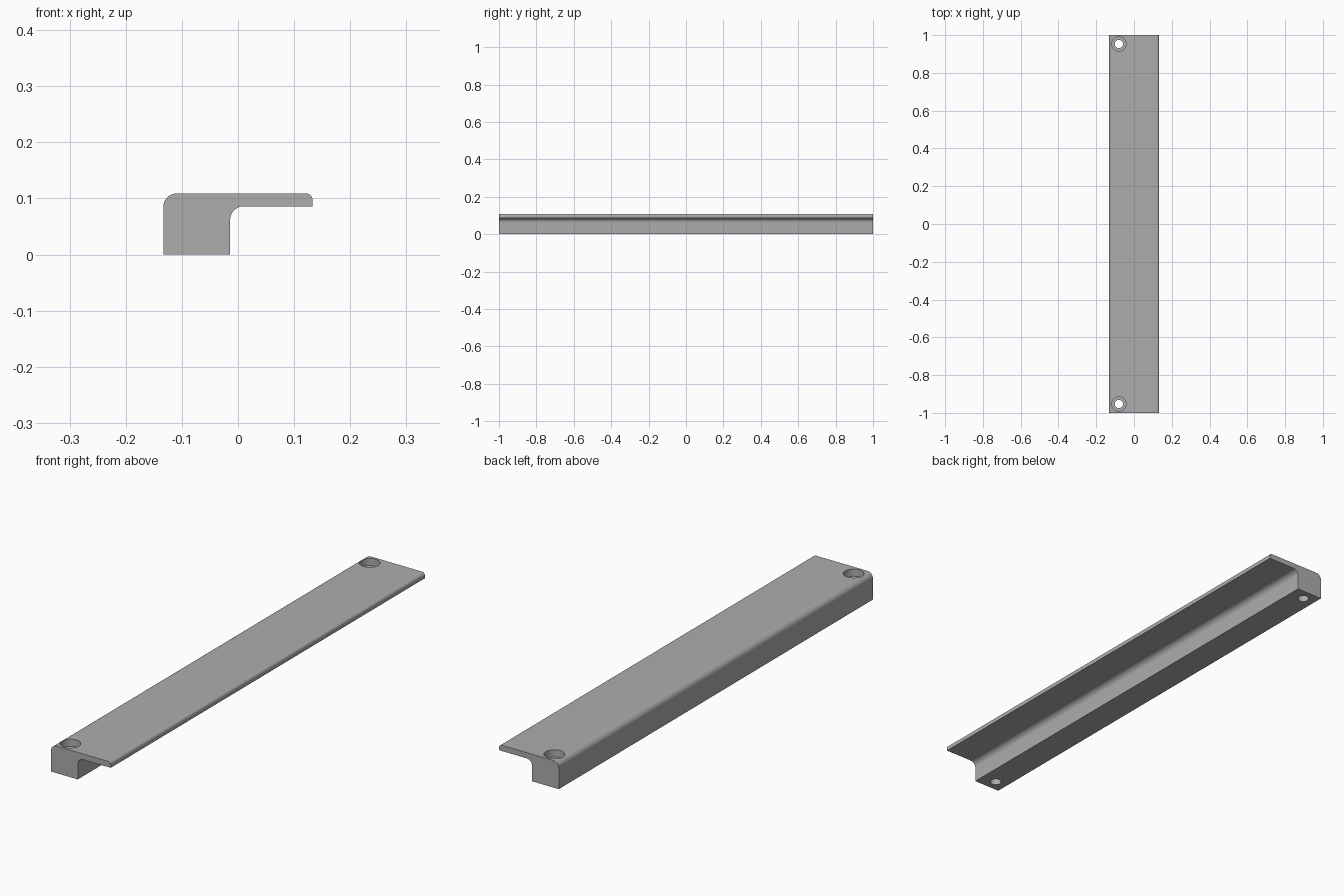
import bpy, bmesh, math
from mathutils import Vector

cube = bpy.data.objects.get("Cube")
if cube:
    bpy.data.objects.remove(cube, do_unlink=True)

grey = bpy.data.materials.new("plain grey")
grey.use_nodes = True
colour = (0.42, 0.42, 0.42, 1)
grey.diffuse_color = colour
grey.node_tree.nodes["Principled BSDF"].inputs["Base Color"].default_value = colour

LEFT, RIGHT, TOP, LIP, STEM = -0.133, 0.133, 0.109, 0.086, -0.014


def arc(cx, cz, r, start, end, steps=10):
    """Points of a rounded corner, angles in degrees."""
    angles = [math.radians(start + (end - start) * i / steps) for i in range(steps + 1)]
    return [(cx + r * math.cos(a), cz + r * math.sin(a)) for a in angles]


# Cross-section: mounting block with a rounded overhanging lip
R, r = 0.024, 0.012
profile = [(LEFT, 0), (STEM, 0)]
profile += arc(STEM + R, LIP - R, R, 180, 90)
profile += [(RIGHT, LIP)]
profile += arc(RIGHT - r, TOP - r, r, 0, 90)
profile += arc(LEFT + R, TOP - R, R, 90, 180)

bm = bmesh.new()
face = bm.faces.new([bm.verts.new((x, -1, z)) for x, z in profile])
grown = bmesh.ops.extrude_face_region(bm, geom=[face])
bmesh.ops.translate(bm, vec=Vector((0, 2, 0)),
                    verts=[v for v in grown["geom"] if isinstance(v, bmesh.types.BMVert)])
bmesh.ops.recalc_face_normals(bm, faces=bm.faces)
mesh = bpy.data.meshes.new("edge_pull")
bm.to_mesh(mesh)
bm.free()
pull = bpy.data.objects.new("edge_pull", mesh)
bpy.context.collection.objects.link(pull)
mesh.materials.append(grey)


def drill(radius, bottom, y):
    """Cut a vertical round hole from the top down to the given height."""
    bpy.ops.mesh.primitive_cylinder_add(vertices=48, radius=radius, depth=0.3,
                                        location=(-0.08, y, bottom + 0.15))
    cutter = bpy.context.object
    cutter.name = "hole_cutter"
    cutter.hide_render = True
    cutter.data.materials.append(grey)
    bpy.context.view_layer.objects.active = pull
    cut = pull.modifiers.new("hole", "BOOLEAN")
    cut.operation, cut.solver, cut.object = "DIFFERENCE", "EXACT", cutter
    bpy.ops.object.modifier_apply(modifier=cut.name)
    bpy.data.objects.remove(cutter, do_unlink=True)


# Counterbored screw holes at both ends
for y in (-0.953, 0.953):
    drill(0.038, 0.08, y)
    drill(0.022, -0.1, y)

bpy.ops.object.select_all(action="DESELECT")
pull.select_set(True)
bpy.context.view_layer.objects.active = pull
bpy.ops.object.shade_smooth_by_angle(angle=math.radians(30))
